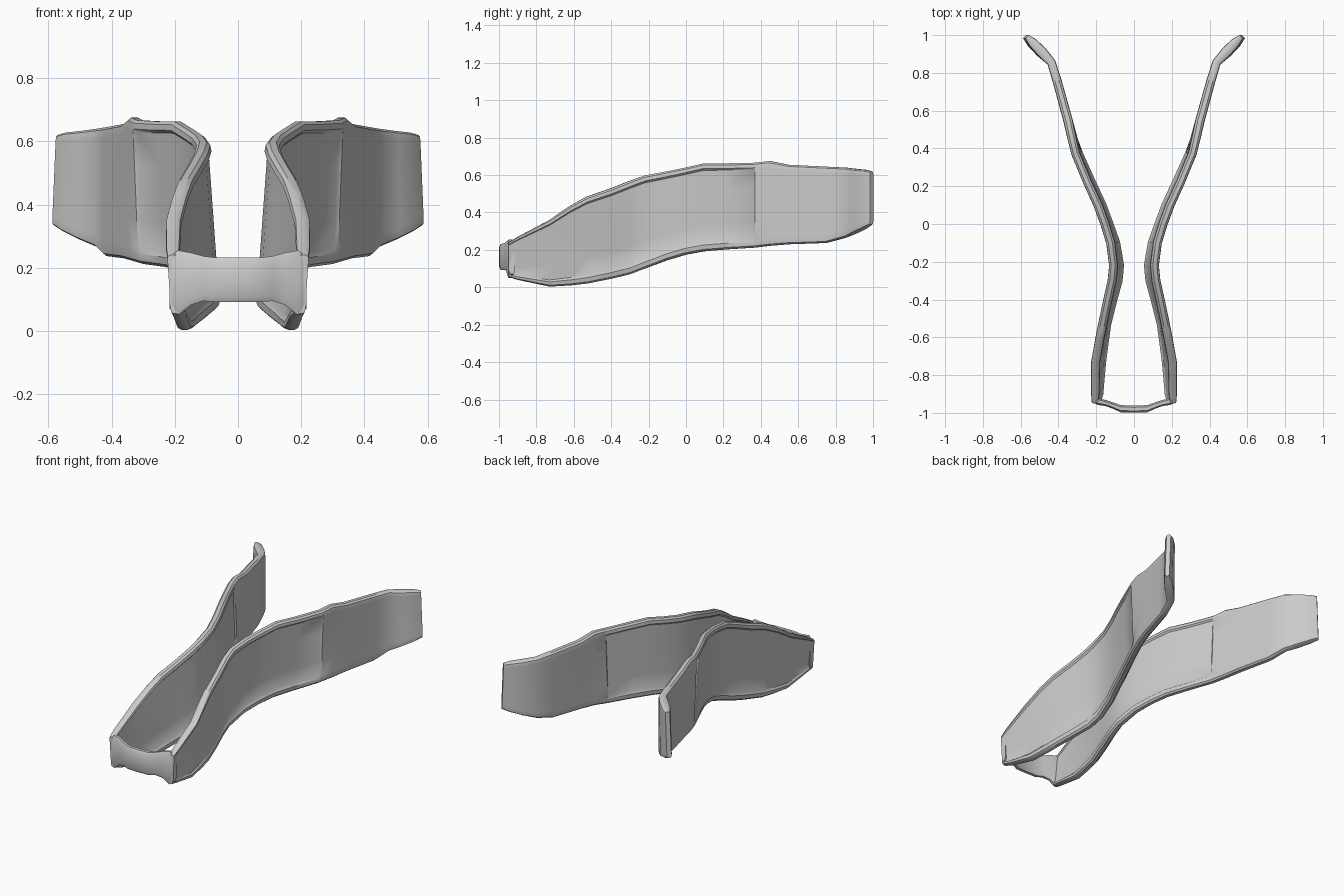
import bpy, bmesh
from mathutils import Vector


def loft(name, rings, mirror=True):
    """Skin closed rings into a capped smooth tube."""
    bm = bmesh.new()
    vr = [[bm.verts.new(p) for p in r] for r in rings]
    n = len(vr[0])
    for a, b in zip(vr, vr[1:]):
        for i in range(n):
            j = (i + 1) % n
            bm.faces.new((a[i], a[j], b[j], b[i]))
    bm.faces.new(vr[0])
    bm.faces.new(vr[-1])
    bmesh.ops.recalc_face_normals(bm, faces=bm.faces)
    me = bpy.data.meshes.new(name)
    bm.to_mesh(me)
    bm.free()
    ob = bpy.data.objects.new(name, me)
    bpy.context.collection.objects.link(ob)
    if mirror:
        ob.modifiers.new("Mirror", 'MIRROR').use_axis[0] = True
    bpy.ops.object.select_all(action='DESELECT')
    ob.select_set(True)
    bpy.context.view_layer.objects.active = ob
    bpy.ops.object.shade_smooth_by_angle(angle=0.6)
    return ob


# Side straps: y, centre x, bottom z, top z, half thickness, lean of top, panel recess
stations = [
    (-0.95, 0.200, 0.055, 0.24, 0.018, 0.010, 0.000),
    (-0.90, 0.195, 0.040, 0.27, 0.022, 0.020, 0.008),
    (-0.73, 0.187, 0.004, 0.36, 0.024, 0.030, 0.009),
    (-0.62, 0.170, 0.010, 0.435, 0.024, 0.025, 0.009),
    (-0.53, 0.155, 0.020, 0.485, 0.024, 0.020, 0.009),
    (-0.40, 0.125, 0.046, 0.53, 0.024, 0.025, 0.009),
    (-0.30, 0.100, 0.070, 0.57, 0.024, 0.030, 0.009),
    (-0.22, 0.092, 0.100, 0.598, 0.024, 0.030, 0.009),
    (-0.10, 0.110, 0.145, 0.62, 0.024, 0.025, 0.009),
    (0.00, 0.143, 0.175, 0.64, 0.024, 0.020, 0.009),
    (0.10, 0.180, 0.193, 0.663, 0.024, 0.020, 0.009),
    (0.22, 0.235, 0.203, 0.663, 0.023, 0.020, 0.009),
    (0.365, 0.298, 0.212, 0.666, 0.023, 0.015, 0.009),
    (0.375, 0.302, 0.213, 0.667, 0.023, 0.015, 0.000),
    (0.45, 0.325, 0.222, 0.675, 0.024, 0.005, 0.000),
    (0.55, 0.350, 0.230, 0.655, 0.025, 0.000, 0.000),
    (0.75, 0.405, 0.237, 0.645, 0.024, 0.000, 0.000),
    (0.855, 0.437, 0.266, 0.640, 0.023, 0.000, 0.000),
    (0.91, 0.490, 0.290, 0.633, 0.028, -0.005, 0.000),
    (0.96, 0.540, 0.315, 0.628, 0.025, -0.008, 0.000),
    (0.992, 0.573, 0.335, 0.620, 0.013, -0.010, 0.000),
]
# One side of the section from bottom to top: (height, width factor, recessed?)
half = [(0, 0.45, 0), (0.02, 0.9, 0), (0.07, 1, 0), (0.10, 1, 1), (0.3, 1, 1),
        (0.5, 1, 1), (0.7, 1, 1), (0.92, 1, 1), (0.94, 1, 0), (0.98, 0.9, 0), (1, 0.45, 0)]
rings = []
for i, (y, x, z0, z1, t, lean, rec) in enumerate(stations):
    a, b = stations[max(i - 1, 0)], stations[min(i + 1, len(stations) - 1)]
    d = Vector((b[1] - a[1], b[0] - a[0], 0)).normalized()
    nrm = Vector((d.y, -d.x, 0))
    ring = []
    for side, pts in ((1, half), (-1, half[::-1])):
        for h, w, r in pts:
            c = Vector((x + lean * (h - 0.5) * 1.2, y, z0 + (z1 - z0) * h))
            ring.append(c + nrm * side * (w * t - r * rec))
    rings.append(ring)
loft("side_strap", rings)

# Front band bridging the two straps: x, y, bottom z, top z, half thickness
band = [(0.00, -0.980, 0.092, 0.232, 0.019), (0.07, -0.978, 0.092, 0.232, 0.019),
        (0.11, -0.962, 0.095, 0.237, 0.017), (0.15, -0.948, 0.082, 0.248, 0.016),
        (0.19, -0.940, 0.050, 0.255, 0.018), (0.216, -0.930, 0.070, 0.235, 0.016)]
band = [(-p[0],) + p[1:] for p in band[:0:-1]] + band
prof = [(-0.5, 0), (-1, 0.12), (-1, 0.5), (-1, 0.88), (-0.5, 1),
        (0.5, 1), (1, 0.88), (1, 0.5), (1, 0.12), (0.5, 0)]
loft("front_band", [[(x, y + u * t, z0 + (z1 - z0) * v) for u, v in prof]
                    for x, y, z0, z1, t in band], mirror=False)
